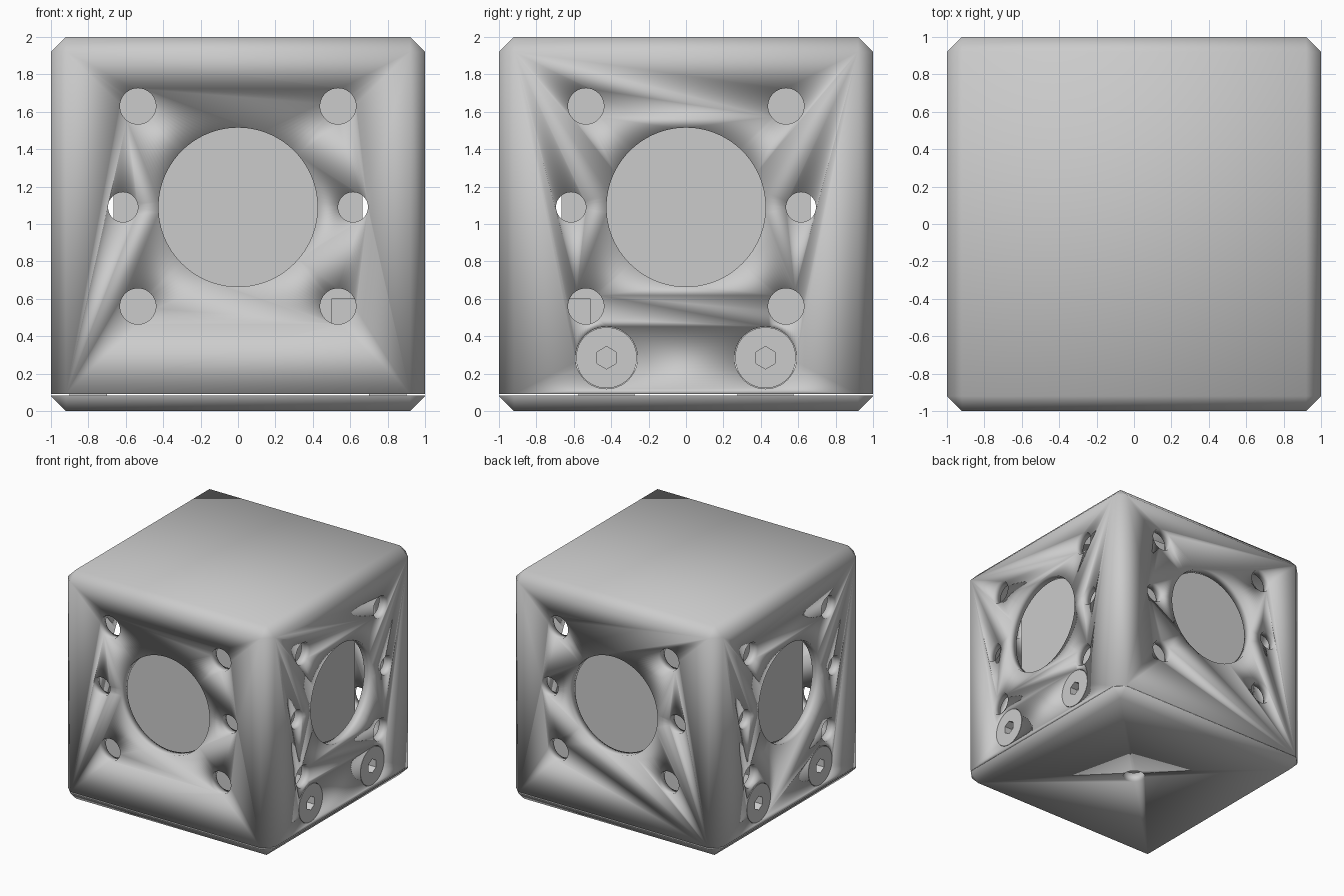
import bpy, bmesh, math
from mathutils import Matrix, Vector

if "Cube" in bpy.data.objects:
    bpy.data.objects.remove(bpy.data.objects["Cube"])

WALL = 0.08
SEAM = 0.09
MID = 1.09


def make_object(name, bm, smooth=False):
    bmesh.ops.recalc_face_normals(bm, faces=bm.faces)
    mesh = bpy.data.meshes.new(name)
    bm.to_mesh(mesh)
    bm.free()
    for p in mesh.polygons:
        p.use_smooth = smooth
    ob = bpy.data.objects.new(name, mesh)
    bpy.context.collection.objects.link(ob)
    return ob


def add_box(bm, lo, hi):
    lo, hi = Vector(lo), Vector(hi)
    m = Matrix.Translation((lo + hi) / 2) @ Matrix.Diagonal((*(hi - lo), 1))
    return bmesh.ops.create_cube(bm, size=1, matrix=m)


def box(name, lo, hi):
    bm = bmesh.new()
    add_box(bm, lo, hi)
    return make_object(name, bm)


def add_cyl(bm, radius, centre, depth, turn, segments=48):
    """Cylinder along x at side x = +1, turned about z to another side."""
    m = (Matrix.Rotation(turn, 4, 'Z') @ Matrix.Translation(centre)
         @ Matrix.Rotation(math.pi / 2, 4, 'Y'))
    bmesh.ops.create_cone(bm, cap_ends=True, segments=segments, radius1=radius,
                          radius2=radius, depth=depth, matrix=m)


def cut(target, cutter):
    mod = target.modifiers.new("cut", 'BOOLEAN')
    mod.operation = 'DIFFERENCE'
    mod.solver = 'EXACT'
    mod.object = cutter
    bpy.context.view_layer.objects.active = target
    bpy.ops.object.modifier_apply(modifier=mod.name)
    bpy.data.objects.remove(cutter, do_unlink=True)


def chamfered_part(name, z, keep_above):
    """Chamfered cube, sliced at height z, keeping one half."""
    bm = bmesh.new()
    add_box(bm, (-1, -1, 0), (1, 1, 2))
    bmesh.ops.bevel(bm, geom=bm.edges[:], offset=0.08, segments=1,
                    profile=0.5, affect='EDGES')
    geom = bm.verts[:] + bm.edges[:] + bm.faces[:]
    r = bmesh.ops.bisect_plane(bm, geom=geom, plane_co=(0, 0, z), plane_no=(0, 0, 1),
                               clear_inner=keep_above, clear_outer=not keep_above)
    rim = [e for e in r['geom_cut'] if isinstance(e, bmesh.types.BMEdge)]
    bmesh.ops.edgeloop_fill(bm, edges=rim)
    return make_object(name, bm, True)


# outer shell, hollow and open underneath
shell = chamfered_part("shell", SEAM, True)
inner = 1 - WALL
cut(shell, box("cavity", (-inner, -inner, -0.2), (inner, inner, 2 - WALL)))

# wall openings: one large, six small on every side, screw holes on left and right
bm = bmesh.new()
for i in range(4):
    turn = i * math.pi / 2
    add_cyl(bm, 0.425, (1, 0, MID), 0.3, turn, 96)
    for s in (-1, 1):
        for z in (0.56, 1.63):
            add_cyl(bm, 0.096, (1, s * 0.535, z), 0.3, turn)
        add_cyl(bm, 0.08, (1, s * 0.615, MID), 0.3, turn)
        if i % 2 == 0:
            add_cyl(bm, 0.166, (1, s * 0.425, 0.285), 0.3, turn)
cut(shell, make_object("wall_holes", bm))

# base plate with a central hole
base = chamfered_part("base_plate", SEAM - 0.006, False)
bm = bmesh.new()
bmesh.ops.create_cone(bm, cap_ends=True, segments=48, radius1=0.09, radius2=0.09,
                      depth=0.6, matrix=Matrix.Translation((0, 0, 0.05)))
cut(base, make_object("base_hole", bm))
for ob in (shell, base):
    for p in ob.data.polygons:
        p.use_smooth = True

# inner box with a small corner notch
core = box("inner_box", (-0.665, -0.665, 0.3), (0.665, 0.665, 1.85))
cut(core, box("notch", (0.5, -0.8, 0.44), (0.8, -0.51, 0.6)))

# flush socket screws with tabs on the base, left and right
for i, side in enumerate(("right", "left")):
    turn = i * math.pi
    for s, end in ((-1, "a"), (1, "b")):
        bm = bmesh.new()
        add_cyl(bm, 0.163, (0.95, s * 0.425, 0.285), 0.1, turn)
        screw = make_object(f"screw_{side}_{end}", bm)
        bm = bmesh.new()
        add_cyl(bm, 0.06, (1, s * 0.425, 0.285), 0.14, turn, 6)
        bmesh.ops.rotate(bm, verts=bm.verts, cent=(0, s * 0.425 * (-1) ** i, 0.285),
                         matrix=Matrix.Rotation(math.pi / 2, 3, 'X'))
        cut(screw, make_object("socket", bm))
        bpy.ops.object.select_all(action='DESELECT')
        screw.select_set(True)
        bpy.context.view_layer.objects.active = screw
        bpy.ops.object.shade_smooth_by_angle(angle=math.radians(30))
        x = sorted((0.7 * (-1) ** i, 0.9 * (-1) ** i))
        box(f"screw_tab_{side}_{end}", (x[0], s * 0.425 - 0.15, SEAM - 0.006),
            (x[1], s * 0.425 + 0.15, 0.42))
